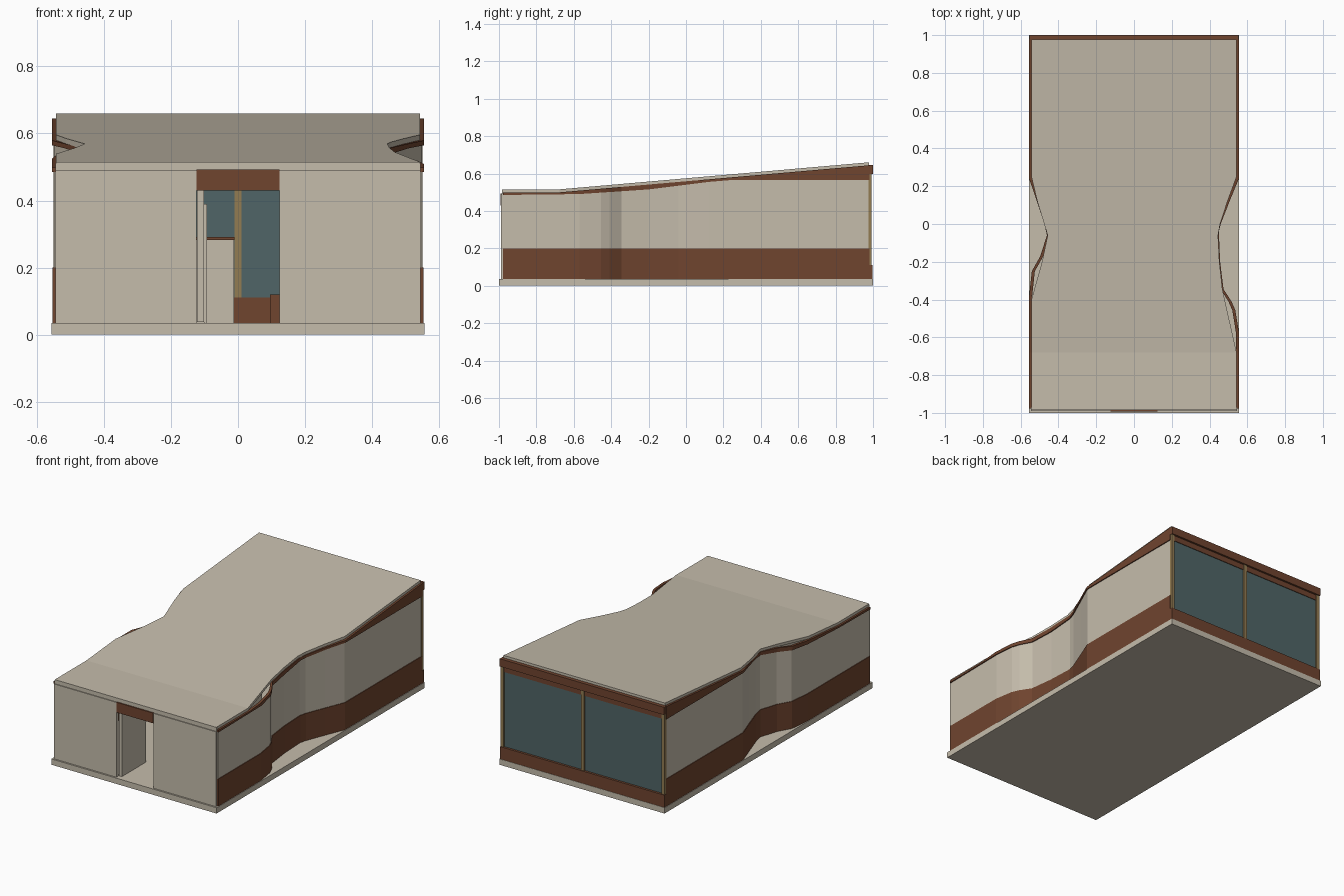
import bpy, bmesh

if "Cube" in bpy.data.objects:
    bpy.data.objects.remove(bpy.data.objects["Cube"])


def material(name, rgb):
    m = bpy.data.materials.new(name)
    m.diffuse_color = (*rgb, 1)
    m.use_nodes = True
    m.node_tree.nodes["Principled BSDF"].inputs["Base Color"].default_value = m.diffuse_color
    return m


CREAM = material("cream plaster", (0.56, 0.505, 0.41))
BROWN = material("brown wood", (0.16, 0.058, 0.028))
GLASS = material("teal glass", (0.08, 0.13, 0.135))
TAN = material("tan frame", (0.29, 0.20, 0.085))


def loft(name, rings, mat):
    """Solid through a row of equal cross-sections."""
    bm = bmesh.new()
    rows = [[bm.verts.new(p) for p in r] for r in rings]
    n = len(rows[0])
    for a, b in zip(rows, rows[1:]):
        for i in range(n):
            j = (i + 1) % n
            bm.faces.new((a[i], a[j], b[j], b[i]))
    bm.faces.new(rows[0])
    bm.faces.new(rows[-1][::-1])
    bmesh.ops.recalc_face_normals(bm, faces=bm.faces)
    me = bpy.data.meshes.new(name)
    bm.to_mesh(me)
    bm.free()
    me.materials.append(mat)
    ob = bpy.data.objects.new(name, me)
    bpy.context.collection.objects.link(ob)
    return ob


def box(name, x, y, z, mat):
    return loft(name, [[(x[0], v, z[0]), (x[0], v, z[1]),
                        (x[1], v, z[1]), (x[1], v, z[0])] for v in y], mat)


def lerp(points, t):
    for (a, u), (b, v) in zip(points, points[1:]):
        if t <= b:
            return u + (v - u) * max(0, t - a) / (b - a)
    return points[-1][1]


# Heights along the building
roof_top = [(-1, 0.515), (-0.68, 0.515), (0.98, 0.66)]
trim_low = [(-1, 0.485), (-0.57, 0.49), (-0.345, 0.505), (-0.2, 0.515),
            (-0.04, 0.535), (0.12, 0.555), (0.24, 0.565), (1, 0.565)]
ROOF_T = 0.017

# Floor slab
box("floor_slab", (-0.556, 0.556), (-1, 1), (0, 0.035), CREAM)

# Side walls with a pinched waist: (y, half width)
right_plan = [(-0.978, 0.549), (-0.57, 0.549), (-0.455, 0.53), (-0.41, 0.51),
              (-0.345, 0.468), (-0.2, 0.45), (-0.04, 0.443), (0.0, 0.453),
              (0.12, 0.50), (0.24, 0.549), (0.98, 0.549)]
left_plan = [(-0.978, 0.549), (-0.38, 0.549), (-0.25, 0.535), (-0.17, 0.49),
             (-0.06, 0.455), (0.0, 0.468), (0.12, 0.508), (0.24, 0.549),
             (0.98, 0.549)]


def wall_band(name, side, plan, low, high, out, mat):
    ys = sorted({y for y, _ in plan} | {-0.68})
    rings = []
    for y in ys:
        x = lerp(plan, y)
        a, b = side * (x + out), side * (x - 0.01)
        rings.append([(a, y, low(y)), (a, y, high(y)), (b, y, high(y)), (b, y, low(y))])
    loft(name, rings, mat)


for label, side, plan in (("right", 1, right_plan), ("left", -1, left_plan)):
    wall_band(label + "_wall_base", side, plan,
              lambda y: 0.035, lambda y: 0.2, 0.004, BROWN)
    wall_band(label + "_wall", side, plan,
              lambda y: 0.2, lambda y: lerp(trim_low, y), 0, CREAM)
    wall_band(label + "_wall_trim", side, plan, lambda y: lerp(trim_low, y),
              lambda y: lerp(roof_top, y) - ROOF_T + 0.001, 0.006, BROWN)

# Roof sheet, flat at the front then rising to the back
roof_right = [(-0.985, 0.543), (-0.68, 0.543), (-0.345, 0.468), (-0.2, 0.452),
              (-0.06, 0.445), (0.0, 0.456), (0.12, 0.495), (0.25, 0.543), (0.978, 0.543)]
roof_left = [(-0.985, 0.543), (-0.4, 0.543), (-0.2, 0.487), (-0.06, 0.457),
             (0.12, 0.512), (0.25, 0.543), (0.978, 0.543)]
rings = []
for y in sorted({p[0] for p in roof_right + roof_left}):
    xl, xr, z = -lerp(roof_left, y), lerp(roof_right, y), lerp(roof_top, y)
    rings.append([(xl, y, z - ROOF_T), (xl, y, z), (xr, y, z), (xr, y, z - ROOF_T)])
loft("roof", rings, CREAM)

# Front wall halves, lintel and top rail around the doorway
for label, s in (("left", -1), ("right", 1)):
    box("front_wall_" + label, sorted((s * 0.124, s * 0.545)), (-0.99, -0.972),
        (0.035, 0.49), CREAM)
box("front_rail", (-0.545, 0.545), (-0.985, -0.972), (0.49, 0.51), CREAM)
box("door_lintel", (-0.124, 0.124), (-0.992, -0.972), (0.43, 0.492), BROWN)

# Open door leaf and inner fittings
box("door_leaf", (-0.122, -0.102), (-0.97, -0.74), (0.037, 0.43), CREAM)
box("inner_partition", (-0.102, -0.092), (-0.6, -0.3), (0.035, 0.39), CREAM)
box("inner_counter", (-0.38, -0.012), (0.0, 0.25), (0.035, 0.283), CREAM)
box("counter_top", (-0.38, -0.01), (-0.005, 0.255), (0.283, 0.291), BROWN)
box("inner_bench", (0.095, 0.3), (0.3, 0.6), (0.035, 0.12), BROWN)

# Back window wall
box("back_sill", (-0.553, 0.553), (0.975, 0.998), (0.035, 0.11), BROWN)
box("back_header", (-0.545, 0.545), (0.972, 0.988), (0.565, 0.645), BROWN)
box("back_fascia", (-0.553, 0.553), (0.98, 1.0), (0.598, 0.645), BROWN)
box("back_glass", (-0.54, 0.54), (0.979, 0.984), (0.11, 0.57), GLASS)
for label, x in (("left", -0.541), ("middle", 0), ("right", 0.541)):
    box("window_post_" + label, (x - 0.01, x + 0.01), (0.975, 0.993), (0.11, 0.6), TAN)
